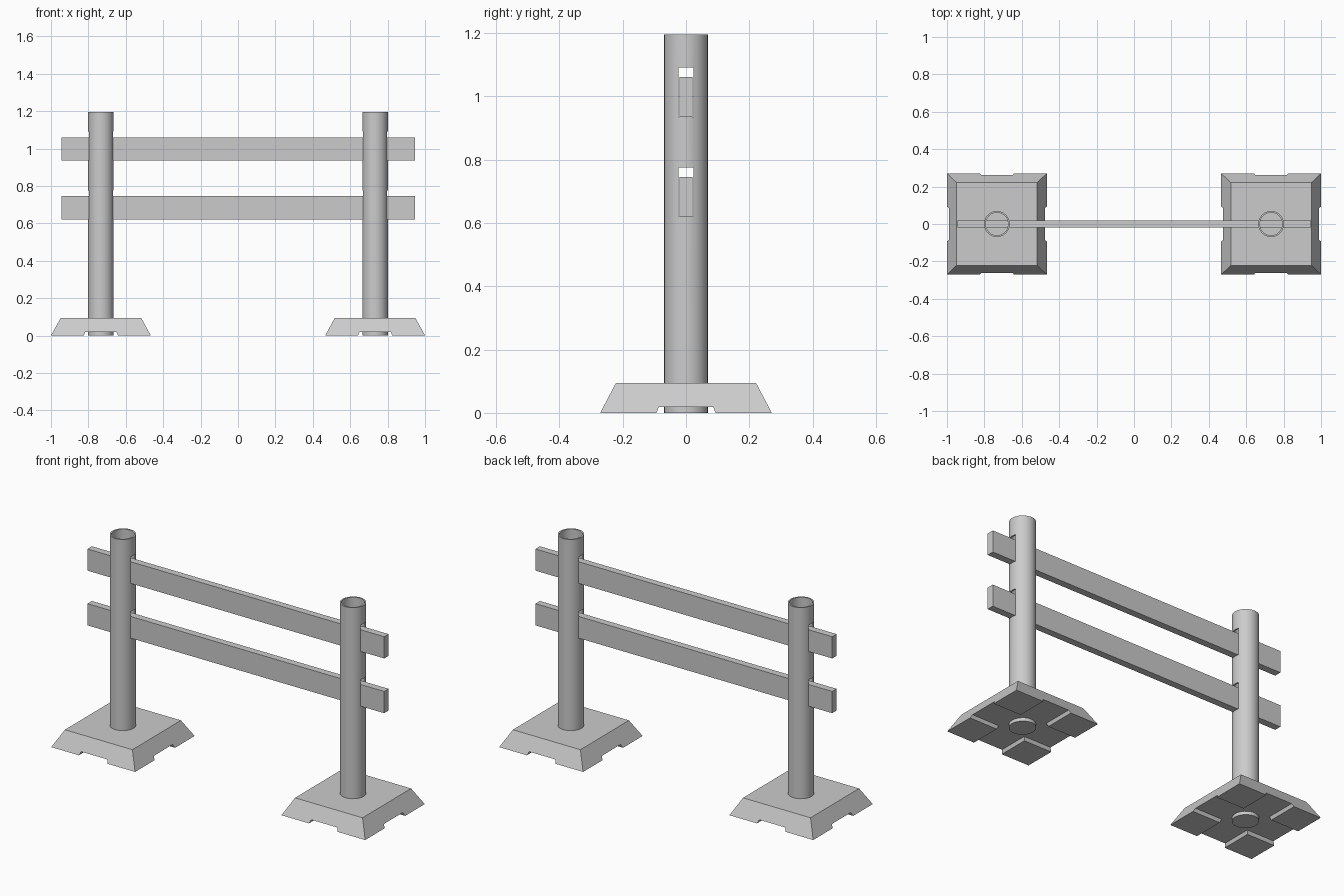
import bpy, bmesh
from math import pi, cos, sin
from mathutils import Matrix

if "Cube" in bpy.data.objects:
    bpy.data.objects.remove(bpy.data.objects["Cube"])

POST_X = 0.733


def make_object(name, bm):
    bmesh.ops.recalc_face_normals(bm, faces=bm.faces)
    mesh = bpy.data.meshes.new(name)
    bm.to_mesh(mesh)
    bm.free()
    obj = bpy.data.objects.new(name, mesh)
    bpy.context.collection.objects.link(obj)
    return obj


def box(name, size, loc):
    bm = bmesh.new()
    bmesh.ops.create_cube(bm, size=1)
    bmesh.ops.scale(bm, vec=size, verts=bm.verts)
    bmesh.ops.translate(bm, vec=loc, verts=bm.verts)
    return make_object(name, bm)


def loft(name, rings):
    """Closed solid through stacked rings of equal point count."""
    bm = bmesh.new()
    rows = [[bm.verts.new(p) for p in ring] for ring in rings]
    n = len(rows[0])
    for a, b in zip(rows, rows[1:]):
        for i in range(n):
            j = (i + 1) % n
            bm.faces.new((a[i], a[j], b[j], b[i]))
    bm.faces.new(rows[0][::-1])
    bm.faces.new(rows[-1])
    return make_object(name, bm)


def rect(hx, hy, z):
    return [(-hx, -hy, z), (hx, -hy, z), (hx, hy, z), (-hx, hy, z)]


def circle(r, z, n=24):
    return [(0.98 * r * cos(2 * pi * i / n), r * sin(2 * pi * i / n), z) for i in range(n)]


def cut(obj, cutter):
    mod = obj.modifiers.new("cut", 'BOOLEAN')
    mod.operation = 'DIFFERENCE'
    mod.solver = 'EXACT'
    mod.object = cutter
    bpy.context.view_layer.objects.active = obj
    bpy.ops.object.modifier_apply(modifier=mod.name)
    bpy.data.objects.remove(cutter)


# Sloped foot with crossing channels underneath
foot = loft("left_foot", [rect(0.267, 0.271, 0), rect(0.215, 0.221, 0.095)])
cut(foot, loft("channel_x", [rect(0.4, 0.097, -0.01), rect(0.4, 0.086, 0.019)]))
cut(foot, loft("channel_y", [rect(0.095, 0.4, -0.01), rect(0.084, 0.4, 0.019)]))

# Hollow post, closed at the bottom, slotted for the rails
post = loft("left_post", [circle(0.07, 0), circle(0.07, 1.195),
                          circle(0.061, 1.195), circle(0.061, 0.01)])
for z0, z1 in ((0.62, 0.775), (0.935, 1.09)):
    cut(post, box("slot", (0.3, 0.046, z1 - z0), (0, 0, (z0 + z1) / 2)))

bpy.ops.object.select_all(action='DESELECT')
post.select_set(True)
bpy.context.view_layer.objects.active = post
bpy.ops.object.shade_smooth_by_angle(angle=pi / 6)

# Place the left support and copy it to the right
for obj, name in ((foot, "right_foot"), (post, "right_post")):
    obj.data.transform(Matrix.Translation((-POST_X, 0, 0)))
    twin = obj.copy()
    twin.data = obj.data.copy()
    twin.name = name
    twin.data.transform(Matrix.Translation((2 * POST_X, 0, 0)))
    bpy.context.collection.objects.link(twin)

# Rails resting on the bottom of the slots
for name, z in (("lower_rail", 0.6825), ("upper_rail", 0.9975)):
    box(name, (1.89, 0.04, 0.125), (0, 0, z))
